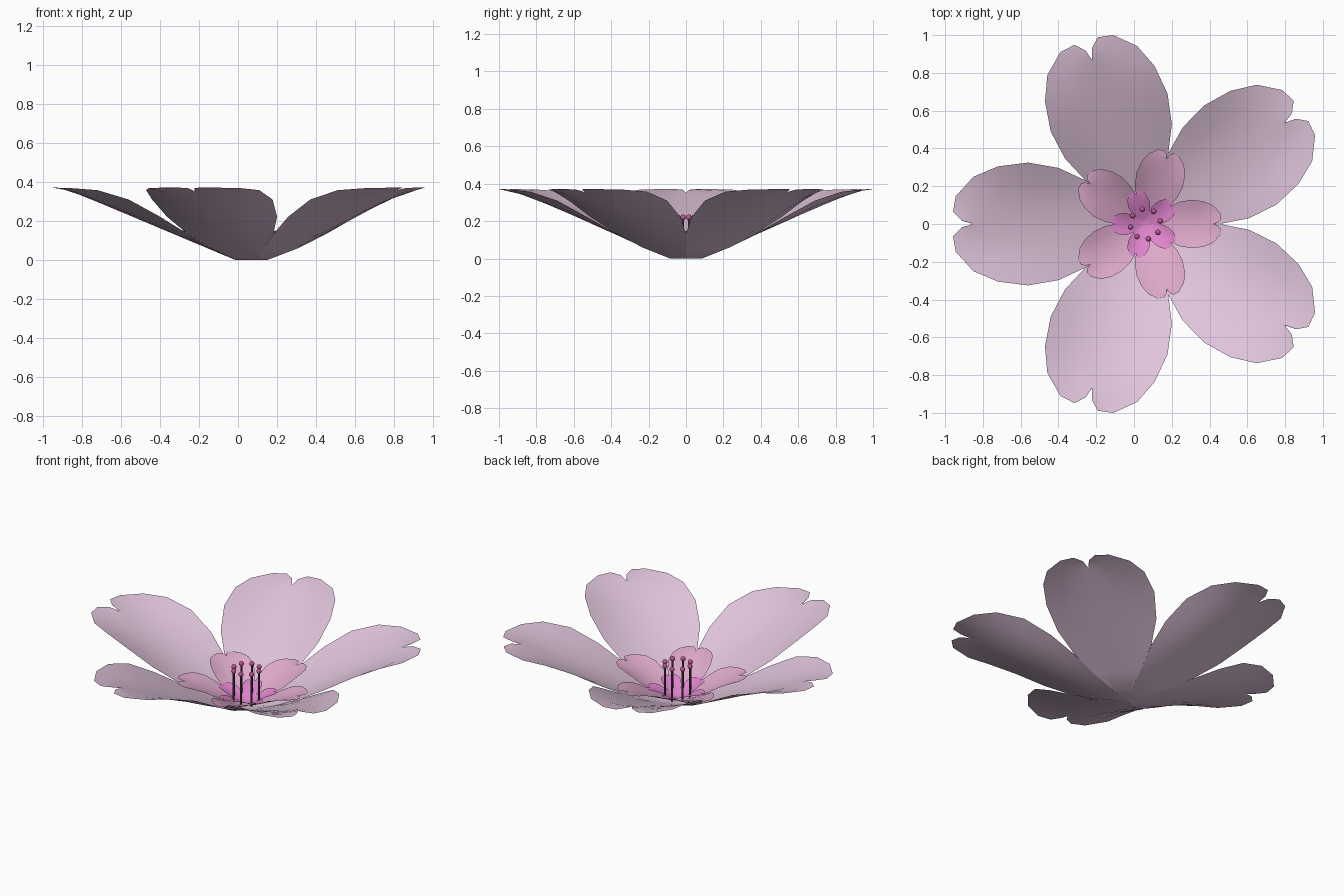
import bpy, math
from mathutils import Matrix, Vector

if "Cube" in bpy.data.objects:
    bpy.data.objects.remove(bpy.data.objects["Cube"])

CX = 0.06  # flower axis


def mat(name, rgb):
    m = bpy.data.materials.new(name)
    m.diffuse_color = (*rgb, 1)
    m.use_nodes = True
    m.node_tree.nodes["Principled BSDF"].inputs["Base Color"].default_value = m.diffuse_color
    return m


pale_pink = mat("pale_pink", (0.74, 0.55, 0.71))
rose_pink = mat("rose_pink", (0.73, 0.40, 0.60))
bright_pink = mat("bright_pink", (0.73, 0.23, 0.60))
dark_stem = mat("dark_stem", (0.10, 0.07, 0.09))
deep_pink = mat("deep_pink", (0.50, 0.09, 0.30))

# half petal: centre-line distance, edge distance, edge half width, edge height
ROWS = [(.073, .073, .053, 0), (.2, .2, .1453, .06), (.32, .32, .232, .135),
        (.45, .46, .297, .222), (.6, .62, .325, .31), (.72, .78, .305, .358),
        (.80, .91, .25, .368), (.86, 1.004, .147, .371), (.885, 1.018, .065, .372),
        (.90, .972, .018, .368), (.91, .915, .001, .353)]
N = 3


def centre_z(u):
    return 0.42 * (u - 0.073)


def petal_geometry():
    verts, faces = [], []
    for uc, ue, w, ze in ROWS:
        for k in range(-N, N + 1):
            t = k / N
            u = uc + (ue - uc) * abs(t)
            z = centre_z(u) + (ze - centre_z(ue)) * t * t
            verts.append(Vector((u, w * t, z)))
    c = 2 * N + 1
    for i in range(len(ROWS) - 1):
        for k in range(c - 1):
            a = i * c + k
            faces.append((a, a + c, a + c + 1, a + 1))
    # triangle closing the base towards the axis
    verts.append(Vector((0, 0, 0)))
    faces.append((len(verts) - 1, *range(c)))
    return verts, faces


def petal_ring(name, scale, turn, lift, material):
    pv, pf = petal_geometry()
    verts, faces = [], []
    for n in range(5):
        m = (Matrix.Translation((CX, 0, lift)) @ Matrix.Scale(scale, 4)
             @ Matrix.Rotation(math.radians(turn + 72 * n), 4, 'Z'))
        off = len(verts)
        verts += [m @ v for v in pv]
        # wind faces so that normals point up
        faces += [tuple(off + i for i in f) for f in pf[:-1]]
        faces.append(tuple(off + i for i in (pf[-1][0], *reversed(pf[-1][1:])))[::-1])
    me = bpy.data.meshes.new(name)
    me.from_pydata(verts, [], faces)
    me.materials.append(material)
    me.update()
    for p in me.polygons:
        if p.normal.z < 0:
            p.flip()
    me.update()
    ob = bpy.data.objects.new(name, me)
    bpy.context.collection.objects.link(ob)
    smooth(ob)
    return ob


def smooth(ob):
    bpy.ops.object.select_all(action='DESELECT')
    ob.select_set(True)
    bpy.context.view_layer.objects.active = ob
    bpy.ops.object.shade_smooth_by_angle()


# three nested rings of petals
petal_ring("outer_petals", 1.0, 36, 0, pale_pink)
petal_ring("middle_petals", 0.395, 0, 0.004, rose_pink)
petal_ring("inner_petals", 0.178, 36, 0.008, bright_pink)

# ring of stamens with round tips
for i in range(8):
    a = math.radians(11.5 + 45 * i)
    x, y = CX + 0.08 * math.cos(a), 0.08 * math.sin(a)
    bpy.ops.mesh.primitive_cylinder_add(vertices=8, radius=0.006, depth=0.2,
                                        location=(x, y, 0.115))
    ob = bpy.context.object
    ob.name = f"stamen_{i + 1}"
    ob.data.materials.append(dark_stem)
    smooth(ob)
    bpy.ops.mesh.primitive_uv_sphere_add(segments=12, ring_count=8, radius=0.015,
                                         location=(x, y, 0.22))
    ob = bpy.context.object
    ob.name = f"stamen_tip_{i + 1}"
    ob.data.materials.append(deep_pink)
    smooth(ob)
